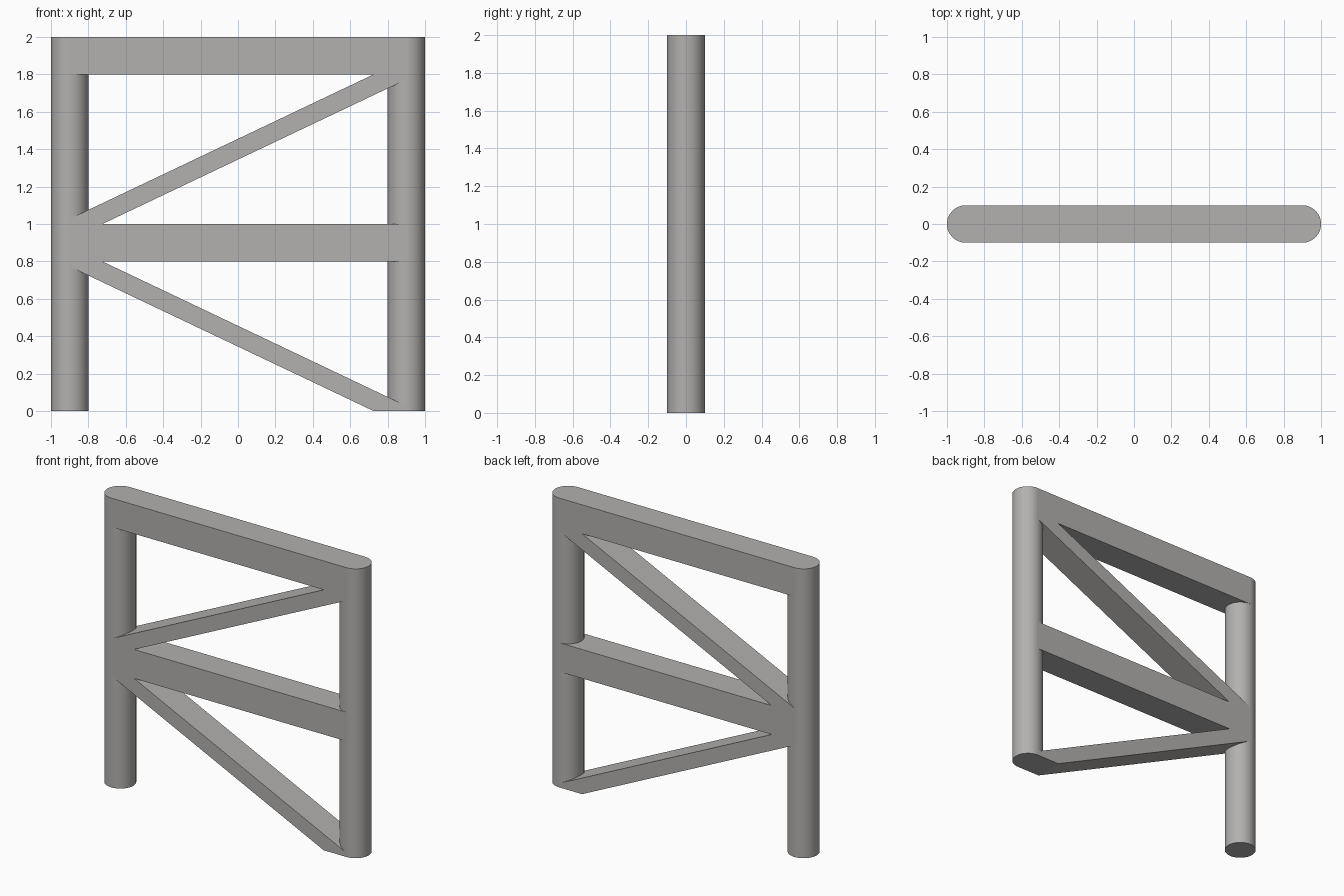
import bpy
import bmesh

cube = bpy.data.objects.get("Cube")
if cube:
    bpy.data.objects.remove(cube)

HALF_SPAN = 0.9   # post axis distance from the centre
RADIUS = 0.1      # post radius and half depth of every bar

grey = bpy.data.materials.new("warm grey")
grey.use_nodes = True
colour = (0.45, 0.44, 0.43, 1)
grey.diffuse_color = colour
grey.node_tree.nodes["Principled BSDF"].inputs["Base Color"].default_value = colour


def post(name, x):
    bpy.ops.mesh.primitive_cylinder_add(vertices=64, radius=RADIUS, depth=2, location=(x, 0, 1))
    obj = bpy.context.object
    obj.name = name
    obj.data.materials.append(grey)
    bpy.ops.object.shade_smooth_by_angle()


def bar(name, outline):
    """Extrude an x-z outline through the depth of the frame."""
    bm = bmesh.new()
    face = bm.faces.new([bm.verts.new((x, -RADIUS, z)) for x, z in outline])
    extruded = bmesh.ops.extrude_face_region(bm, geom=[face])["geom"]
    moved = [v for v in extruded if isinstance(v, bmesh.types.BMVert)]
    bmesh.ops.translate(bm, verts=moved, vec=(0, 2 * RADIUS, 0))
    bmesh.ops.recalc_face_normals(bm, faces=bm.faces)
    mesh = bpy.data.meshes.new(name)
    bm.to_mesh(mesh)
    bm.free()
    mesh.materials.append(grey)
    bpy.context.collection.objects.link(bpy.data.objects.new(name, mesh))


# Round posts
post("left_post", HALF_SPAN)
post("right_post", -HALF_SPAN)

# Horizontal rails
for name, low in (("top_rail", 1.8), ("middle_rail", 0.8)):
    bar(name, [(-HALF_SPAN, low), (HALF_SPAN, low),
               (HALF_SPAN, low + 0.2), (-HALF_SPAN, low + 0.2)])

# Diagonal braces, trimmed flush to the rails and ground, mirrored about the middle rail
brace = [(-HALF_SPAN, 1.0), (-0.725, 1.0), (HALF_SPAN, 1.772),
         (HALF_SPAN, 1.8), (0.725, 1.8), (-HALF_SPAN, 1.028)]
bar("upper_brace", brace)
bar("lower_brace", [(x, 1.8 - z) for x, z in brace])
